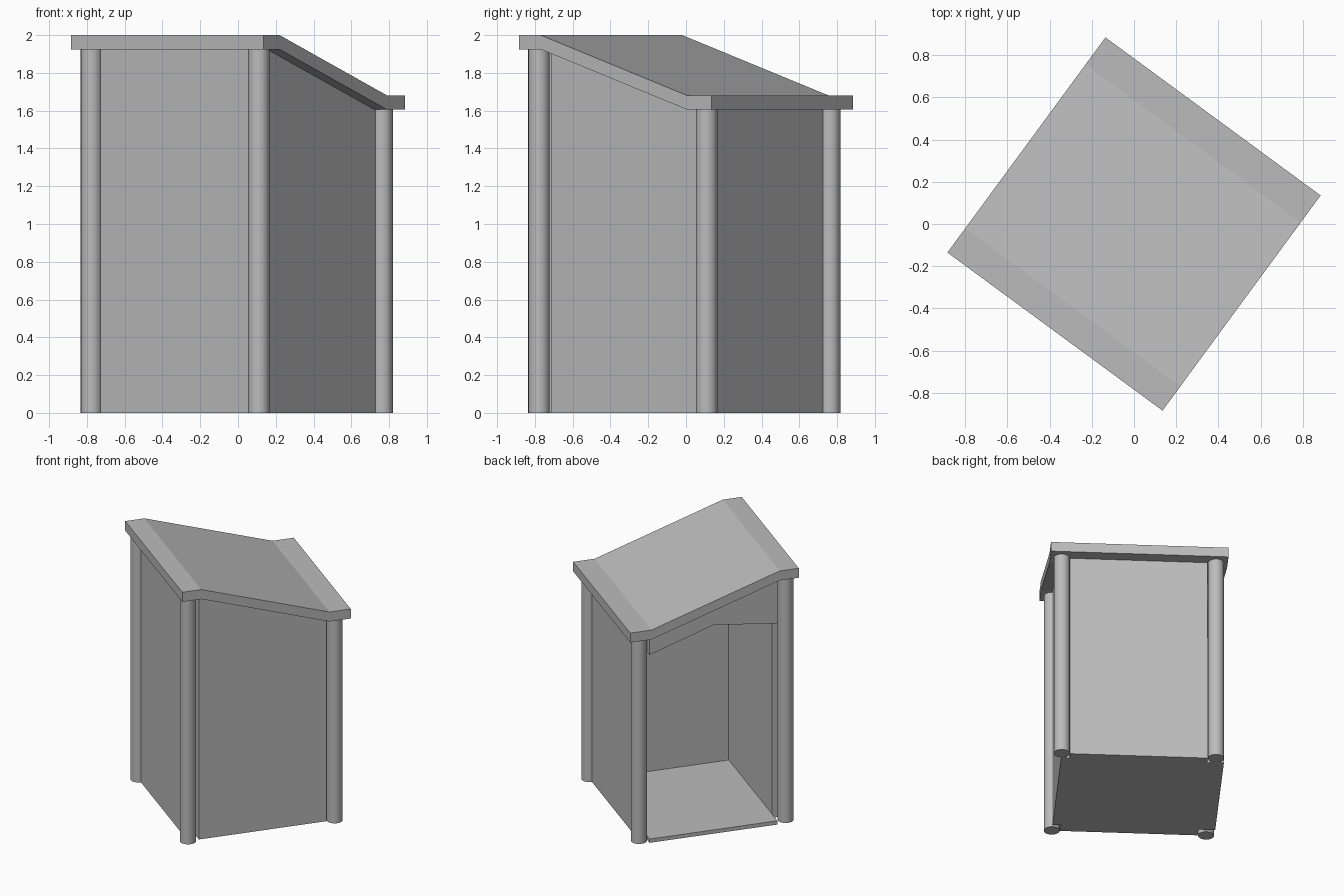
import bpy
import math

cube = bpy.data.objects.get("Cube")
if cube:
    bpy.data.objects.remove(cube, do_unlink=True)

TURN = math.radians(-36.3)      # whole shelter is turned on its footprint
HIGH, LOW = 1.925, 1.605        # roof underside heights
BREAK_HIGH, BREAK_LOW = -0.49, 0.473
HALF = 0.633                    # half of the roof side
THICK = 0.075                   # roof thickness
POST_X, POST_FRONT, POST_BACK, POST_R = 0.55, -0.562, 0.54, 0.057
INNER = 0.48                    # half width of the clear interior

grey = bpy.data.materials.new("plain_grey")
grey.use_nodes = True
colour = (0.5, 0.5, 0.5, 1)
grey.diffuse_color = colour
grey.node_tree.nodes["Principled BSDF"].inputs["Base Color"].default_value = colour


def finish(obj, name):
    obj.name = name
    obj.rotation_euler.z = TURN
    obj.data.materials.append(grey)
    return obj


def extrude_profile(name, profile, x0, x1):
    """Extrude a (y, z) outline along local x."""
    n = len(profile)
    verts = [(x, y, z) for x in (x0, x1) for y, z in profile]
    faces = [tuple(reversed(range(n))), tuple(range(n, 2 * n))]
    faces += [(i, (i + 1) % n, n + (i + 1) % n, n + i) for i in range(n)]
    mesh = bpy.data.meshes.new(name)
    mesh.from_pydata(verts, [], faces)
    obj = bpy.data.objects.new(name, mesh)
    bpy.context.collection.objects.link(obj)
    return finish(obj, name)


def slab(name, x0, x1, y0, y1, z0, z1):
    return extrude_profile(name, [(y0, z0), (y1, z0), (y1, z1), (y0, z1)], x0, x1)


def roof_under(y):
    t = (y - BREAK_HIGH) / (BREAK_LOW - BREAK_HIGH)
    return HIGH + (LOW - HIGH) * min(max(t, 0), 1)


# Roof: flat high lip, slope, flat low lip
under = [(y, roof_under(y)) for y in (-HALF, BREAK_HIGH, BREAK_LOW, HALF)]
over = [(y, z + THICK) for y, z in reversed(under)]
extrude_profile("roof", under + over, -HALF, HALF)

# Corner posts
for depth, y in (("front", POST_FRONT), ("back", POST_BACK)):
    for side, sx in (("left", 1), ("right", -1)):
        height = roof_under(y)
        x = sx * POST_X
        bpy.ops.mesh.primitive_cylinder_add(
            vertices=24, radius=POST_R, depth=height,
            location=(x * math.cos(TURN) - y * math.sin(TURN),
                      x * math.sin(TURN) + y * math.cos(TURN), height / 2))
        finish(bpy.context.object, f"{depth}_{side}_post")
        bpy.ops.object.shade_smooth_by_angle(angle=math.radians(40))

# Tall and short walls between the posts
slab("front_wall", -0.49, 0.49, POST_FRONT, -INNER, 0, HIGH)
slab("back_wall", -0.49, 0.49, INNER - 0.01, POST_BACK, 0, LOW)

# Closed side wall, its top following the roof
top = [(y, roof_under(y)) for y in (INNER, BREAK_LOW, -INNER)]
extrude_profile("side_wall", [(-INNER, 0), (INNER, 0)] + top, 0.47, POST_X)

# Floor reaching out to the open side
slab("floor", -0.61, 0.47, -INNER, INNER, 0, 0.03)

# Header over the doorway with a shallow peak
extrude_profile("doorway_header",
                [(-INNER, 1.58), (0, 1.638), (INNER, 1.475)] + top, -0.61, -0.53)
